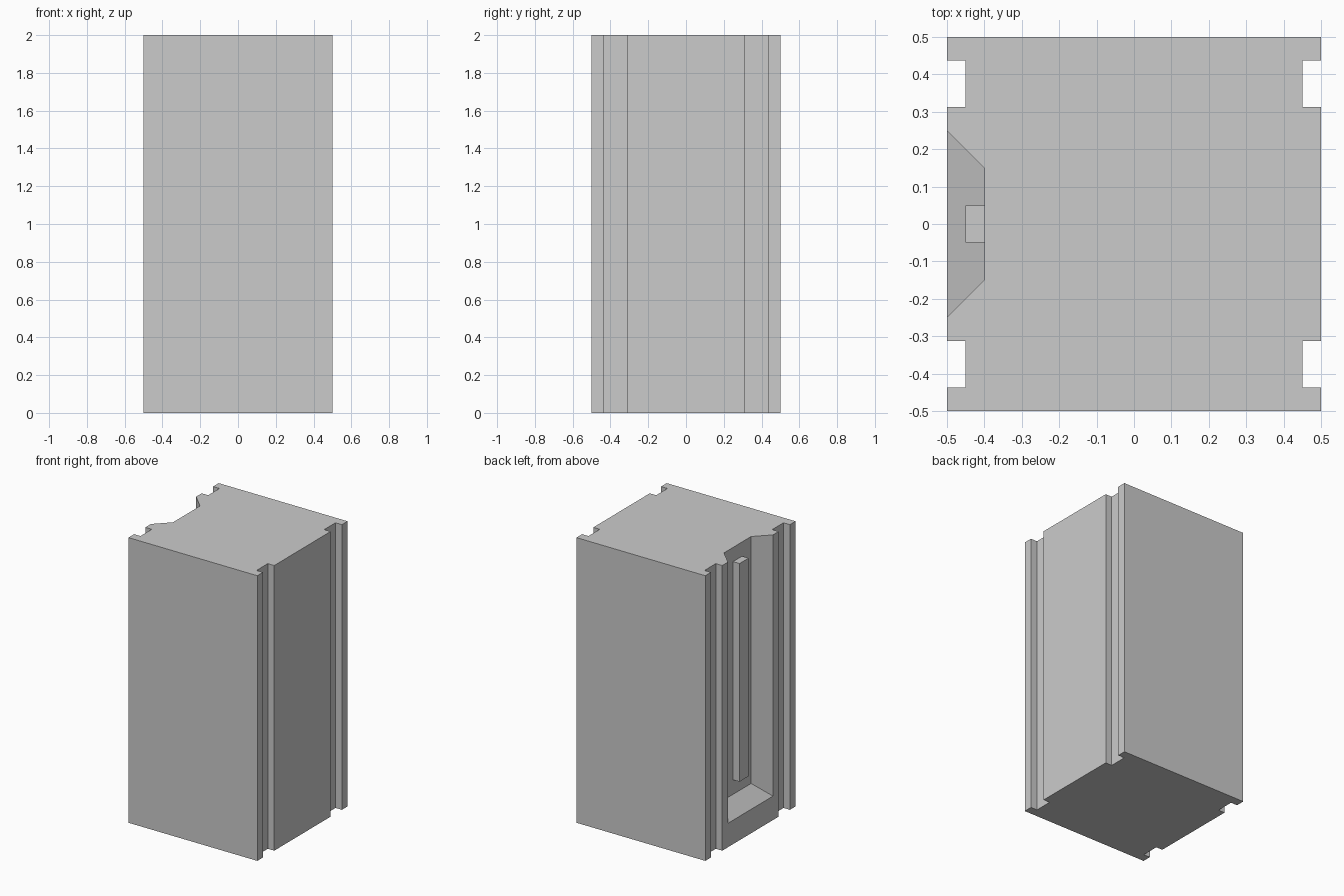
import bpy, bmesh

if "Cube" in bpy.data.objects:
    bpy.data.objects.remove(bpy.data.objects["Cube"])

def make_object(name, bm):
    bmesh.ops.recalc_face_normals(bm, faces=bm.faces[:])
    mesh = bpy.data.meshes.new(name)
    bm.to_mesh(mesh)
    bm.free()
    obj = bpy.data.objects.new(name, mesh)
    bpy.context.collection.objects.link(obj)
    return obj

def loft(name, lower, upper):
    """Solid between two matching outlines."""
    bm = bmesh.new()
    a = [bm.verts.new(p) for p in lower]
    b = [bm.verts.new(p) for p in upper]
    bm.faces.new(a)
    bm.faces.new(b)
    for i in range(len(a)):
        j = (i + 1) % len(a)
        bm.faces.new((a[i], a[j], b[j], b[i]))
    return make_object(name, bm)

# Block: mirrored outline with two full-height grooves on each x side
side = [(0.5, -0.5), (0.5, -0.4375), (0.45, -0.4375), (0.45, -0.3125), (0.5, -0.3125)]
right = side + [(x, -y) for x, y in reversed(side)]
outline = right + [(-x, y) for x, y in reversed(right)]
block = loft("block", [(x, y, 0) for x, y in outline], [(x, y, 2) for x, y in outline])

# Bevelled recess in the left face, open at the top
def recess_outline(x, half, bottom):
    return [(x, -half, bottom), (x, half, bottom), (x, half, 2.2), (x, -half, 2.2)]

cutter = loft("recess_cutter", recess_outline(-0.6, 0.35, 0.068),
              recess_outline(-0.4, 0.15, 0.268))
cutter.hide_render = True
mod = block.modifiers.new("recess", 'BOOLEAN')
mod.operation = 'DIFFERENCE'
mod.solver = 'EXACT'
mod.object = cutter
bpy.context.view_layer.objects.active = block
bpy.ops.object.modifier_apply(modifier=mod.name)
bpy.data.objects.remove(cutter)

# Raised bar on the recess wall
bar = [(-0.45, -0.05), (-0.4, -0.05), (-0.4, 0.05), (-0.45, 0.05)]
loft("recess_bar", [(x, y, 0.37) for x, y in bar], [(x, y, 1.9) for x, y in bar])
